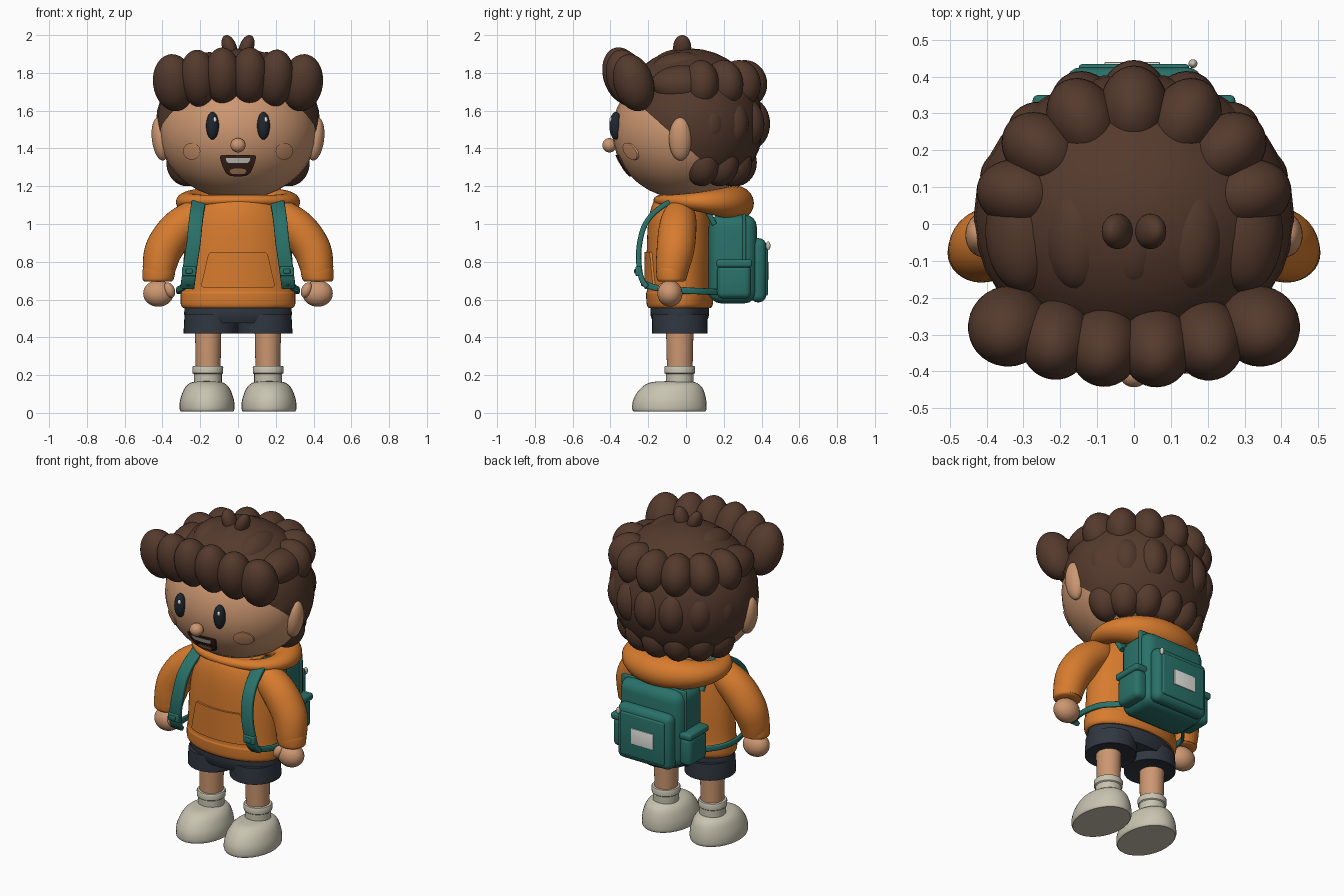
import bpy, bmesh
from math import sin, cos, pi, sqrt, radians
from mathutils import Vector, Matrix, Euler

cube = bpy.data.objects.get("Cube")
if cube:
    bpy.data.objects.remove(cube)


def material(name, *rgb):
    m = bpy.data.materials.new(name)
    m.use_nodes = True
    m.diffuse_color = (*rgb, 1)
    m.node_tree.nodes["Principled BSDF"].inputs["Base Color"].default_value = (*rgb, 1)
    return m


skin = material("skin", .61, .31, .165)
blush = material("blush", .68, .32, .16)
brown = material("hair brown", .09, .042, .026)
orange = material("hoodie orange", .68, .2, .027)
teal = material("backpack teal", .022, .165, .14)
navy = material("shorts navy", .03, .038, .052)
cream = material("shoe cream", .58, .55, .44)
ink = material("eye black", .014, .02, .028)
maroon = material("mouth brown", .06, .022, .015)
white = material("white", .8, .8, .76)


def finish(name, bm, mat):
    bmesh.ops.recalc_face_normals(bm, faces=bm.faces)
    mesh = bpy.data.meshes.new(name)
    bm.to_mesh(mesh)
    bm.free()
    mesh.materials.append(mat)
    for p in mesh.polygons:
        p.use_smooth = True
    mesh.set_sharp_from_angle(angle=radians(40))
    ob = bpy.data.objects.new(name, mesh)
    bpy.context.collection.objects.link(ob)
    return ob


def ball(name, mat, loc, size, rot=(0, 0, 0), cut=None):
    bm = bmesh.new()
    m = Matrix.LocRotScale(Vector(loc), Euler(rot), Vector(size))
    bmesh.ops.create_uvsphere(bm, u_segments=32, v_segments=18, radius=1, matrix=m)
    if cut:
        bmesh.ops.bisect_plane(bm, geom=bm.verts[:] + bm.edges[:] + bm.faces[:],
                               plane_co=cut[0], plane_no=cut[1], clear_inner=True)
    return finish(name, bm, mat)


def box(name, mat, low, high, bevel):
    low, high = Vector(low), Vector(high)
    bm = bmesh.new()
    bmesh.ops.create_cube(bm, size=1, matrix=Matrix.LocRotScale((low + high) / 2, None, high - low))
    bmesh.ops.bevel(bm, geom=bm.edges[:], offset=bevel, segments=4, profile=.5, affect='EDGES')
    return finish(name, bm, mat)


def smooth_rows(rows, steps):
    """Catmull-Rom interpolation of (x, y, z, a, b) rows."""
    out = []
    for i in range(len(rows) - 1):
        p0, p1, p2, p3 = [rows[min(max(i + k, 0), len(rows) - 1)] for k in (-1, 0, 1, 2)]
        for s in range(steps):
            t = s / steps
            out.append([b + t * (c - a + t * (2*a - 5*b + 4*c - d + t * (3*b - a - 3*c + d))) / 2
                        for a, b, c, d in zip(p0, p1, p2, p3)])
    return out + [rows[-1]]


def sweep(name, mat, rows, side=(1, 0, 0), upright=False, closed=False, steps=5, power=1, seg=32):
    """Loft ellipses (or rounded rectangles when power < 1) along a path."""
    if not closed:
        rows = smooth_rows(rows, steps)
    pts = [Vector(r[:3]) for r in rows]
    n = len(pts)
    bm = bmesh.new()
    rings = []
    for i, r in enumerate(rows):
        if upright:
            t = Vector((0, 0, 1))
        elif closed:
            t = (pts[(i + 1) % n] - pts[i - 1]).normalized()
        else:
            t = (pts[min(i + 1, n - 1)] - pts[max(i - 1, 0)]).normalized()
        b = t.cross(Vector(side)).normalized()
        a = b.cross(t)
        ring = []
        for k in range(seg):
            c, s = cos(2 * pi * k / seg), sin(2 * pi * k / seg)
            c, s = [abs(v) ** power * (1 if v > 0 else -1) for v in (c, s)]
            ring.append(bm.verts.new(pts[i] + a * c * r[3] + b * s * r[4]))
        rings.append(ring)
    for i in range(n if closed else n - 1):
        p, q = rings[i], rings[(i + 1) % n]
        for k in range(seg):
            bm.faces.new((p[k], p[(k + 1) % seg], q[(k + 1) % seg], q[k]))
    if not closed:
        bm.faces.new(rings[0])
        bm.faces.new(rings[-1])
    return finish(name, bm, mat)


def patch(name, mat, surface, cx, profile, lift, cols=16):
    """Thin plate on a curved surface; profile lists (z, half width)."""
    bm = bmesh.new()
    grid = []
    for z, w in profile:
        xs = [cx + w * (2 * k / cols - 1) for k in range(cols + 1)]
        grid.append([[bm.verts.new((x, surface(x, z) - d, z)) for x in xs] for d in (-.004, lift)])
    for (b0, f0), (b1, f1) in zip(grid, grid[1:]):
        for k in range(cols):
            bm.faces.new((f0[k], f0[k + 1], f1[k + 1], f1[k]))
        for k in (0, cols):
            bm.faces.new((b0[k], f0[k], f1[k], b1[k]))
    for b, f in (grid[0], grid[-1]):
        for k in range(cols):
            bm.faces.new((b[k], b[k + 1], f[k + 1], f[k]))
    return finish(name, bm, mat)


# Head and face
HX, HY, HZ, CZ = .42, .39, .36, 1.49


def face(x, z):
    return -HY * sqrt(max(0, 1 - (x / HX) ** 2 - ((z - CZ) / HZ) ** 2))


def disc(cz, r):
    return [(cz - r * cos(pi * k / 16), r * sin(pi * k / 16) + .0005) for k in range(17)]


ball("head", skin, (0, 0, CZ), (HX, HY, HZ))
ball("nose", skin, (0, -.405, 1.417), (.04, .038, .038))
mouth = [(1.252, .02), (1.256, .045), (1.27, .065), (1.3, .08), (1.33, .09), (1.35, .096),
         (1.363, .092), (1.366, .08)]
patch("mouth", maroon, face, 0, mouth, .008)
patch("teeth", white, face, 0, [(1.322, .05), (1.33, .06), (1.35, .066)], .0095)
patch("tongue", blush, face, 0, [(1.264, .03), (1.275, .045), (1.288, .04), (1.294, .02)], .0095)
for s, tag in ((1, "left"), (-1, "right")):
    ball(tag + "_ear", skin, (s * .41, -.03, 1.45), (.046, .06, .115), (0, s * .12, 0))
    ball(tag + "_eye", ink, (s * .135, -.372, 1.52), (.034, .034, .073), (0, 0, s * .3))
    ball(tag + "_eye_glint", white, (s * .135 + .012, -.398, 1.552), (.009, .008, .014))
    patch(tag + "_cheek", blush, face, s * .245, disc(1.385, .045), .007)

# Hair: scalp cap, fringe, crown, back rows and tuft
ball("scalp", brown, (0, .02, 1.53), (.435, .39, .4), cut=((0, 0, 1.41), (0, .9, 1)))
for i, x in enumerate((-.34, -.21, -.08, .06, .2, .34)):
    end = abs(x) > .3
    ball(f"fringe_puff_{i}", brown, (x, -.335 + .5 * x * x, 1.785 - .32 * x * x),
         (.11 if end else .098, .105, .155), (.3, x * .25, x * .4))
for i, (x, z) in enumerate(((0, 1.828), (.15, 1.81), (-.15, 1.81), (.3, 1.74), (-.3, 1.74))):
    ball(f"crown_puff_{i}", brown, (x, -.02, z), (.095 + .1 * x * x, .165, .1), (0, x, 0))
for row, (z, rx, ry, depth, height, reach) in enumerate((
        (1.74, .315, .29, .12, .128, 78), (1.53, .32, .31, .115, .14, 72), (1.325, .28, .245, .11, .125, 75))):
    for k in range(-3, 4):
        a = radians(reach * k / 3)
        ball(f"back_puff_{row}_{k + 3}", brown, (rx * sin(a), .02 + ry * cos(a), z),
             (.095, depth, height), (0, 0, -a))
for s in (1, -1):
    ball("tuft", brown, (s * .045, -.02, 1.935), (.038, .048, .068), (0, s * .35, 0))

# Hoodie torso, pocket and hood
TY = -.033
torso = [(.555, .29, .165), (.575, .303, .175), (.63, .303, .178), (.66, .297, .174), (.85, .285, .175),
         (1.0, .262, .168), (1.09, .225, .15), (1.15, .16, .12)]


def chest(x, z):
    for (z0, a0, b0), (z1, a1, b1) in zip(torso, torso[1:]):
        if z0 <= z <= z1:
            t = (z - z0) / (z1 - z0)
            a, b = a0 + t * (a1 - a0), b0 + t * (b1 - b0)
            return TY - b * sqrt(max(0, 1 - (x / a) ** 2))
    return TY


sweep("hoodie_torso", orange, [(0, TY, z, a, b) for z, a, b in torso], upright=True, seg=48)
patch("front_pocket", orange, chest, 0, [(.665, .185), (.672, .195), (.7, .19), (.75, .178),
                                         (.8, .167), (.84, .157), (.852, .145)], .012)
hood = []
for k in range(48):
    a = 2 * pi * k / 48
    back = (1 - cos(a)) / 2
    hood.append((.262 * sin(a), .06 - .2 * cos(a), 1.125 - .015 * back,
                 .028 + .065 * back ** 1.5, .032 + .068 * back))
sweep("hood", orange, hood, side=(0, 0, 1), closed=True, seg=20)
sweep("neck", skin, [(0, 0, 1.08, .13, .13), (0, 0, 1.2, .13, .13)], upright=True)

# Shorts waist
sweep("shorts_waist", navy, [(0, TY, .475, .272, .14), (0, TY, .52, .285, .155), (0, TY, .575, .28, .155)],
      upright=True)

for s, tag in ((1, "left"), (-1, "right")):
    # Arm, cuff and hand
    sweep(tag + "_sleeve", orange, [(s * x, y, z, r, r) for x, y, z, r in (
        (.17, -.03, 1.07, .06), (.23, -.035, 1.04, .088), (.32, -.045, .97, .1),
        (.39, -.055, .87, .1), (.415, -.07, .78, .09), (.42, -.078, .71, .078))], side=(0, 1, 0))
    sweep(tag + "_cuff", orange, [(s * x, -.078, z, r, r * .92) for x, z, r in (
        (.424, .695, .07), (.423, .705, .081), (.42, .735, .086), (.418, .765, .085), (.416, .775, .075))],
        upright=True)
    ball(tag + "_hand", skin, (s * .422, -.085, .632), (.08, .066, .07))
    ball(tag + "_thumb", skin, (s * .363, -.12, .65), (.028, .032, .042), (0, s * .4, 0))

    # Leg, sock and shoe
    sweep(tag + "_shorts_leg", navy, [(s * .143, TY, .42, .142, .145), (s * .143, TY, .43, .145, .147),
                                      (s * .14, TY, .52, .143, .145)], upright=True, steps=3)
    sweep(tag + "_leg", skin, [(s * .158, TY, .16, .064, .066), (s * .158, TY, .45, .07, .073)], upright=True)
    sweep(tag + "_sock", cream, [(s * .16, TY, z, r, r) for z, r in (
        (.15, .074), (.205, .074), (.21, .08), (.24, .082), (.247, .078), (.249, .068))],
        upright=True, steps=1)
    sweep(tag + "_shoe", cream, [(s * .164, y, z, a, b) for y, z, a, b in (
        (-.088, .008, .139, .19), (-.088, .02, .145, .197), (-.087, .06, .144, .195),
        (-.082, .1, .133, .182), (-.075, .135, .116, .16), (-.07, .157, .092, .13),
        (-.065, .166, .06, .09), (-.06, .168, .01, .015))], upright=True, steps=3)

    # Backpack straps, buckle and side pocket
    sweep(tag + "_shoulder_strap", teal, [(s * x, y, z, .037, .014) for x, y, z in (
        (.19, .15, 1.0), (.2, .08, 1.1), (.205, -.05, 1.125), (.215, -.15, 1.075), (.225, -.215, 1.0),
        (.235, -.245, .9), (.25, -.25, .8), (.262, -.235, .71), (.268, -.205, .665))], power=.4)
    sweep(tag + "_lower_strap", teal, [(s * x, y, z, .017, .009) for x, y, z in (
        (.262, -.23, .69), (.29, -.17, .665), (.318, -.06, .65), (.3, .06, .645), (.22, .16, .64))],
        side=(0, 0, 1), power=.5, seg=16)
    x0, x1 = sorted((s * .222, s * .296))
    box(tag + "_buckle", teal, (x0, -.268, .725), (x1, -.235, .775), .008)
    box(tag + "_buckle_button", teal, (s * .259 - .018, -.274, .738), (s * .259 + .018, -.26, .762), .005)
    x0, x1 = sorted((s * .18, s * .268))
    box(tag + "_side_pocket", teal, (x0, .165, .605), (x1, .345, .785), .032)
    x0, x1 = sorted((s * .18, s * .275))
    box(tag + "_side_pocket_rim", teal, (x0, .16, .77), (x1, .35, .812), .015)

# Backpack body, pocket, handle and label
box("backpack_body", teal, (-.215, .12, .58), (.215, .375, 1.05), .065)
box("backpack_flap_trim", teal, (-.222, .3, .62), (.222, .318, 1.055), .008)
box("backpack_pocket", teal, (-.185, .34, .585), (.185, .425, .925), .04)
box("backpack_pocket_panel", teal, (-.15, .41, .62), (.15, .434, .885), .01)
sweep("backpack_handle", teal, [(.07 * cos(a), .19, 1.03 + .06 * sin(a), .011, .011)
                                for a in [pi * k / 8 for k in range(9)]], side=(0, 1, 0), seg=12)
box("label", white, (-.08, .43, .705), (.07, .439, .8), .002)
ball("zip_pull", cream, (.16, .435, .885), (.012, .012, .022))
